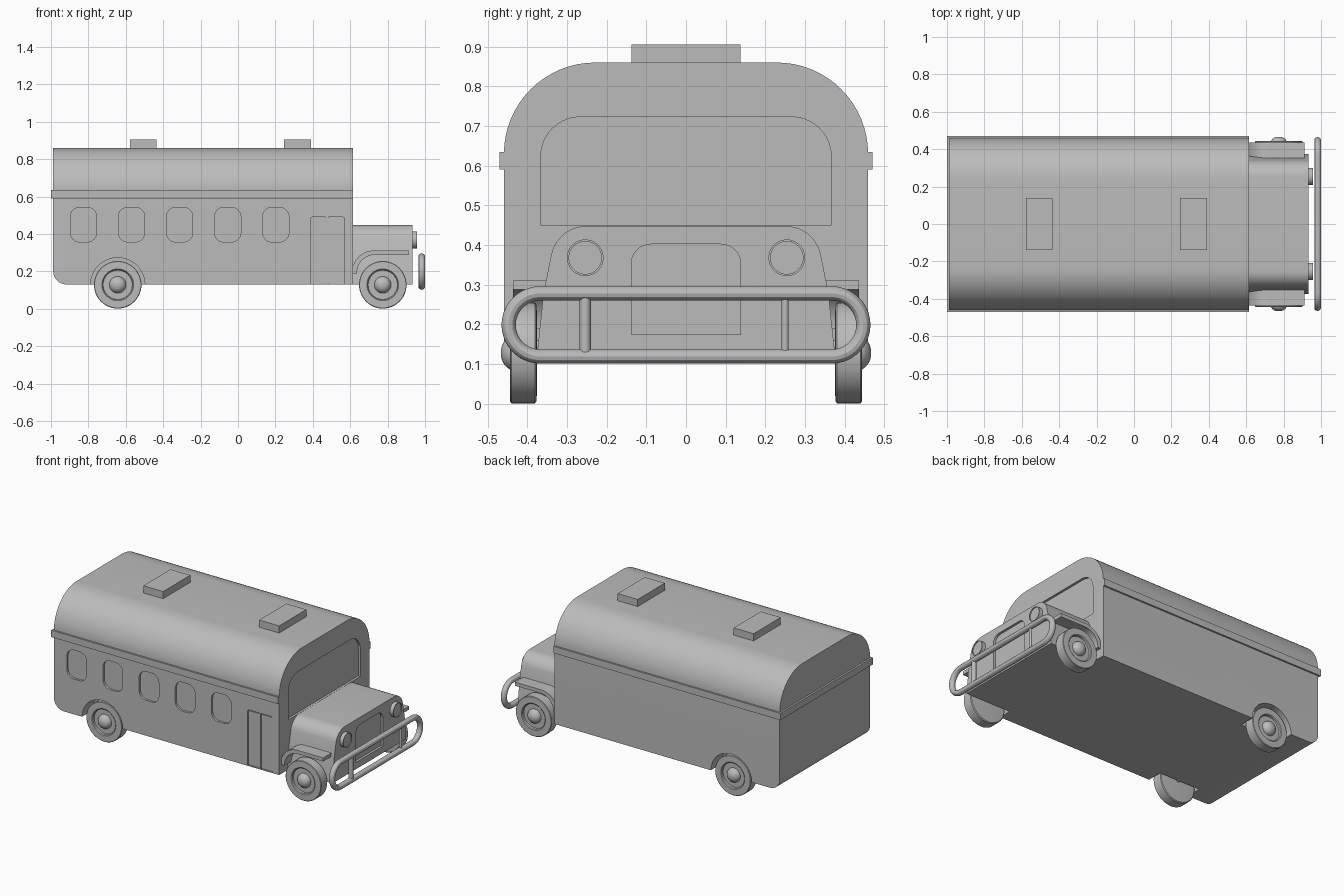
import bpy, bmesh, math
from mathutils import Vector

if "Cube" in bpy.data.objects:
    bpy.data.objects.remove(bpy.data.objects["Cube"])


def rounded(corners, n=10):
    """Polygon outline from (u, v, radius) corners."""
    out = []
    for i, (u, v, r) in enumerate(corners):
        p = Vector((u, v))
        if r == 0:
            out.append(p)
            continue
        a = (Vector(corners[i - 1][:2]) - p).normalized()
        b = (Vector(corners[(i + 1) % len(corners)][:2]) - p).normalized()
        half = a.angle(b) / 2
        c = p + (a + b).normalized() * r / math.sin(half)
        t = r / math.tan(half)
        s, e = p + a * t - c, p + b * t - c
        total = s.angle(e)
        for k in range(n + 1):
            f = k / n
            out.append(c + (s * math.sin((1 - f) * total) + e * math.sin(f * total)) / math.sin(total))
    return out


def rect(u0, u1, v0, v1, low=0, top=0):
    return rounded([(u0, v0, low), (u1, v0, low), (u1, v1, top), (u0, v1, top)])


def circle(u, v, r, n=48):
    return [(u + r * math.cos(math.tau * k / n), v + r * math.sin(math.tau * k / n)) for k in range(n)]


def finish(name, bm):
    bmesh.ops.recalc_face_normals(bm, faces=bm.faces[:])
    me = bpy.data.meshes.new(name)
    bm.to_mesh(me)
    bm.free()
    ob = bpy.data.objects.new(name, me)
    bpy.context.collection.objects.link(ob)
    return ob


def prism(name, pts, axis, a, b):
    """Extrude a 2D outline along an axis from a to b."""
    place = {'x': lambda u, v, w: (w, u, v), 'y': lambda u, v, w: (u, w, v), 'z': lambda u, v, w: (u, v, w)}[axis]
    bm = bmesh.new()
    lo, hi = [[bm.verts.new(place(p[0], p[1], w)) for p in pts] for w in (a, b)]
    bm.faces.new(lo)
    bm.faces.new(hi)
    for i in range(len(pts)):
        bm.faces.new((lo[i - 1], lo[i], hi[i], hi[i - 1]))
    return finish(name, bm)


def lathe(name, profile, x, z, side, n=48):
    """Spin (radius, y) points about a y axis through (x, z)."""
    bm = bmesh.new()
    rings = [[bm.verts.new((x + r * math.cos(math.tau * k / n), side * y, z + r * math.sin(math.tau * k / n)))
              for k in range(n)] for r, y in profile]
    for p, q in zip(rings, rings[1:]):
        for k in range(n):
            bm.faces.new((p[k - 1], p[k], q[k], q[k - 1]))
    bm.faces.new(rings[0])
    bm.faces.new(rings[-1])
    return finish(name, bm)


def cut(target, cutter):
    m = target.modifiers.new("cut", 'BOOLEAN')
    m.operation, m.solver, m.object = 'DIFFERENCE', 'EXACT', cutter
    bpy.context.view_layer.objects.active = target
    bpy.ops.object.modifier_apply(modifier=m.name)
    bpy.data.objects.remove(cutter)


# passenger body with domed roof
body = prism("body", rounded([(-.459, .13, 0), (.459, .13, 0), (.459, .86, .23), (-.459, .86, .23)], 16),
             'x', -.988, .614)
arc = [(-.918 + .07 * math.cos(t), .20 + .07 * math.sin(t)) for t in [math.pi * (1 + k / 16) for k in range(9)]]
cut(body, prism("tail_cut", [(-1.1, .20)] + arc + [(-.918, .05), (-1.1, .05)], 'y', -.6, .6))

# rear wheel wells
for s in (-1, 1):
    cut(body, prism("well_cut", circle(-.643, .128, .145), 'y', *sorted((s * .36, s * .6))))

# side windows, door opening and windscreen
for i in range(5):
    x = -.826 + i * .257
    cut(body, prism("window_cut", rect(x - .07, x + .07, .357, .542, .05, .05), 'y', -.6, -.445))
cut(body, prism("door_cut", rect(.389, .568, .133, .491, 0, .012), 'y', -.6, -.447))
cut(body, prism("windscreen_cut", rect(-.366, .366, .449, .723, 0, .1), 'x', .599, .7))

# folding door leaves
for x0, x1 in ((.394, .469), (.483, .563)):
    prism("door_leaf", rect(x0, x1, .136, .484), 'y', -.453, -.44)
prism("door_post", rect(.469, .483, .133, .4905), 'y', -.459, -.44)

# belt rail wrapping sides and rear
prism("belt_rail", [(-1, -.47), (.614, -.47), (.614, -.455), (-.98, -.455), (-.98, .455),
                    (.614, .455), (.614, .47), (-1, .47)], 'z', .59, .634)

# roof hatches
for x0, x1 in ((-.577, -.436), (.247, .389)):
    prism("roof_hatch", rect(x0, x1, -.138, .138), 'z', .85, .906)

# bonnet and grille recess
bonnet = prism("bonnet", rounded([(-.375, .13, 0), (.375, .13, 0), (.359, .28, 0), (.325, .448, .09),
                                  (-.325, .448, .09), (-.359, .28, 0)]), 'x', .605, .934)
cut(bonnet, prism("grille_cut", rect(-.138, .138, .174, .402, 0, .05), 'x', .919, 1))

for s in (-1, 1):
    # headlight ring and lens
    y = s * .254
    lamp = prism("headlight", circle(y, .368, .046), 'x', .92, .958)
    cut(lamp, prism("lens_cut", circle(y, .368, .041), 'x', .953, 1))
    # front fender
    prism("front_fender", rounded([(.61, .188, 0), (.61, .311, .115), (.911, .311, 0), (.911, .288, 0),
                                   (.636, .288, .095), (.636, .188, 0)]), 'y', *sorted((s * .34, s * .436)))
    # wheels with flat tyre, rim recess and domed hub
    dome = [(.045 * math.cos(a), .43 + .037 * math.sin(a)) for a in [math.pi / 2 * k / 8 for k in range(8)]]
    for x in (-.643, .774):
        lathe("wheel", [(.085, .375), (.122, .377), (.127, .381), (.127, .440), (.124, .443),
                        (.085, .444), (.08, .44), (.078, .43)] + dome, x, .128, s)

# axles
for x in (-.643, .774):
    prism("axle", circle(x, .146, .015, 16), 'y', -.38, .38)

# tubular bull bar
cu = bpy.data.curves.new("bull_bar", 'CURVE')
cu.dimensions = '3D'
cu.bevel_depth, cu.bevel_resolution = .018, 4
path = rect(-.447, .447, .119, .278, .0794, .0794)
sp = cu.splines.new('POLY')
sp.points.add(len(path) - 1)
for pt, p in zip(sp.points, path):
    pt.co = (.982, p[0], p[1], 1)
sp.use_cyclic_u = True
bar = bpy.data.objects.new("bull_bar", cu)
bpy.context.collection.objects.link(bar)
bpy.context.view_layer.objects.active = bar
bar.select_set(True)
bpy.ops.object.convert(target='MESH')
for y, r in ((-.254, .014), (.25, .009)):
    prism("bull_bar_upright", circle(.982, y, r, 20), 'z', .125, .272)

# mid-grey finish on every part, smooth shading with crisp edges
grey = bpy.data.materials.new("mid_grey")
grey.diffuse_color = (.5, .5, .5, 1)
grey.use_nodes = True
grey.node_tree.nodes["Principled BSDF"].inputs["Base Color"].default_value = grey.diffuse_color
for ob in bpy.context.scene.objects:
    ob.data.materials.clear()
    ob.data.materials.append(grey)
bpy.ops.object.select_all(action='SELECT')
bpy.ops.object.shade_smooth_by_angle(angle=math.radians(30))
